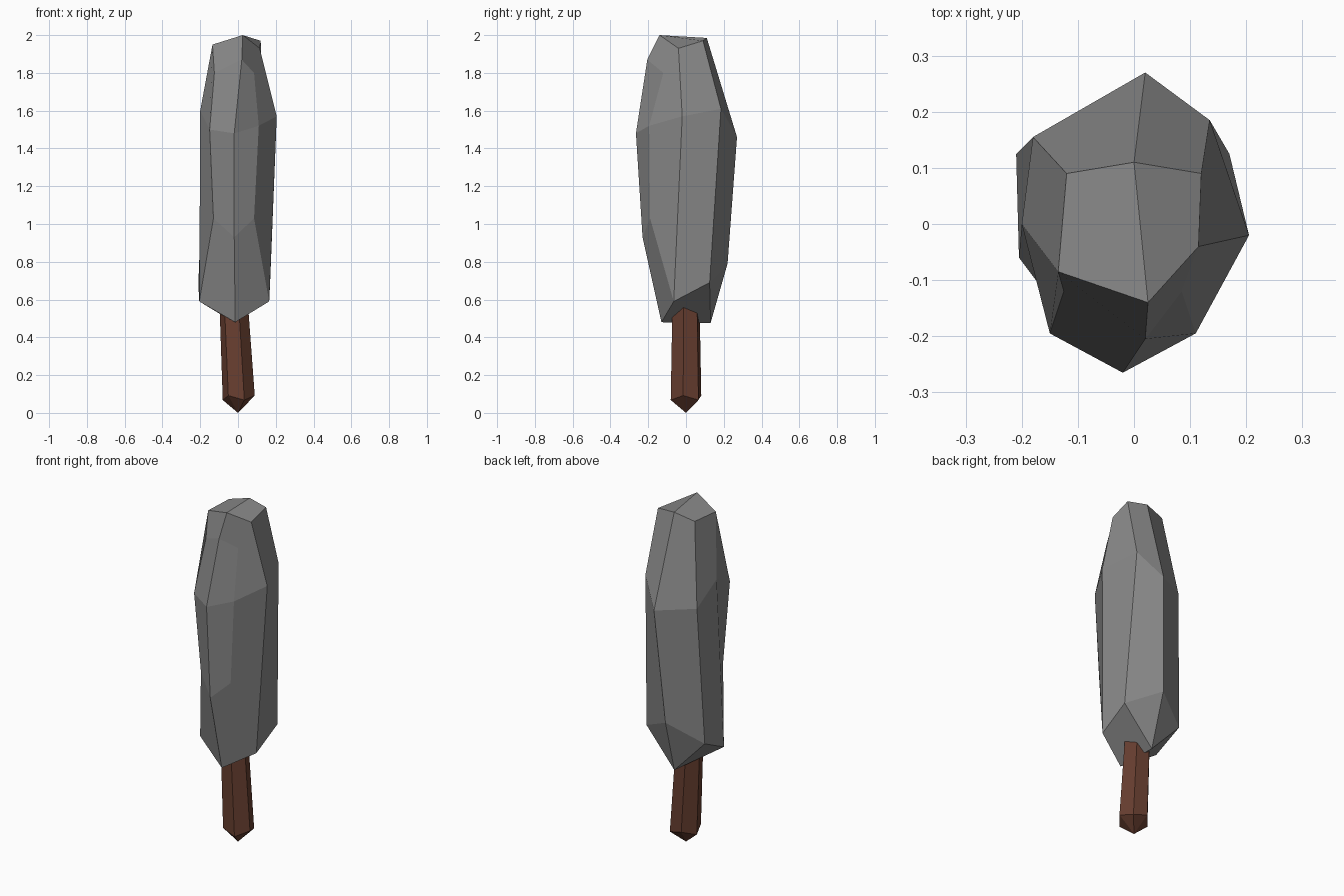
import bpy, bmesh, math

if "Cube" in bpy.data.objects:
    bpy.data.objects.remove(bpy.data.objects["Cube"])


def material(name, rgb):
    m = bpy.data.materials.new(name)
    m.diffuse_color = (*rgb, 1)
    m.use_nodes = True
    m.node_tree.nodes["Principled BSDF"].inputs["Base Color"].default_value = m.diffuse_color
    return m


def finish(name, bm, mat):
    bmesh.ops.recalc_face_normals(bm, faces=bm.faces)
    me = bpy.data.meshes.new(name)
    bm.to_mesh(me)
    bm.free()
    me.materials.append(mat)
    ob = bpy.data.objects.new(name, me)
    bpy.context.collection.objects.link(ob)
    return ob


grey = material("foliage grey", (0.25, 0.25, 0.25))
brown = material("bark brown", (0.14, 0.05, 0.03))

# Foliage: eight ridges, each running top, upper, middle, lower, bottom.
# Repeated points let neighbouring ridges merge.
r_top, r_low = (.115, -.04, 1.93), (.165, -.065, .59)
br_top, br_low = (.12, .09, 1.97), (.17, .125, .69)
b_top = (0, .11, 1.985)
bl_top, bl_low = (-.12, .09, 1.955), (-.21, .125, .68)
l_top, l_low = (-.135, -.085, 1.95), (-.205, -.06, .59)
ridges = [
    [r_top, r_top, (.205, -.02, 1.57), r_low, r_low],
    [br_top, br_top, (.135, .185, 1.61), br_low, br_low],
    [b_top, b_top, (.02, .27, 1.46), (-.02, .22, .79), (-.015, .13, .475)],
    [bl_top, bl_top, (-.18, .155, 1.48), bl_low, bl_low],
    [l_top, l_top, (-.2, 0, 1.6), l_low, l_low],
    [l_top, (-.125, -.12, 1.8), (-.15, -.195, 1.5), (-.13, -.16, 1.03), l_low],
    [(.025, -.14, 2), (.02, -.205, 1.87), (-.02, -.265, 1.48),
     (-.02, -.23, .93), (-.015, -.13, .48)],
    [r_top, (.085, -.12, 1.8), (.11, -.195, 1.52), (.085, -.19, 1.03), r_low],
]

bm = bmesh.new()
verts = {}


def face(points):
    unique = list(dict.fromkeys(points))
    if len(unique) < 3:
        return
    for p in unique:
        if p not in verts:
            verts[p] = bm.verts.new(p)
    bm.faces.new([verts[p] for p in unique])


for i, a in enumerate(ridges):
    b = ridges[(i + 1) % 8]
    for k in range(4):
        face([a[k], b[k], b[k + 1], a[k + 1]])

# Top and underside, each folded along a front-to-back crease
for level in (0, 4):
    ring = [r[level] for r in ridges]
    face([ring[6], ring[0], ring[1], ring[2]])
    face([ring[2], ring[3], ring[4], ring[6]])
finish("foliage", bm, grey)

# Trunk: leaning six-sided post with a pointed foot
bm = bmesh.new()
rings = []
for z, radius, cx in ((.08, .086, .004), (.6, .076, -.024)):
    ring = []
    for i in range(6):
        t = math.radians(60 * i - 10)
        lift = .012 * (-1) ** i if z < .3 else 0
        ring.append(bm.verts.new((cx + radius * math.cos(t),
                                  radius * math.sin(t), z + lift)))
    rings.append(ring)
tip = bm.verts.new((0, 0, 0))
for i in range(6):
    j = (i + 1) % 6
    bm.faces.new((rings[0][i], rings[0][j], rings[1][j], rings[1][i]))
    bm.faces.new((tip, rings[0][j], rings[0][i]))
bm.faces.new(rings[1])
finish("trunk", bm, brown)
